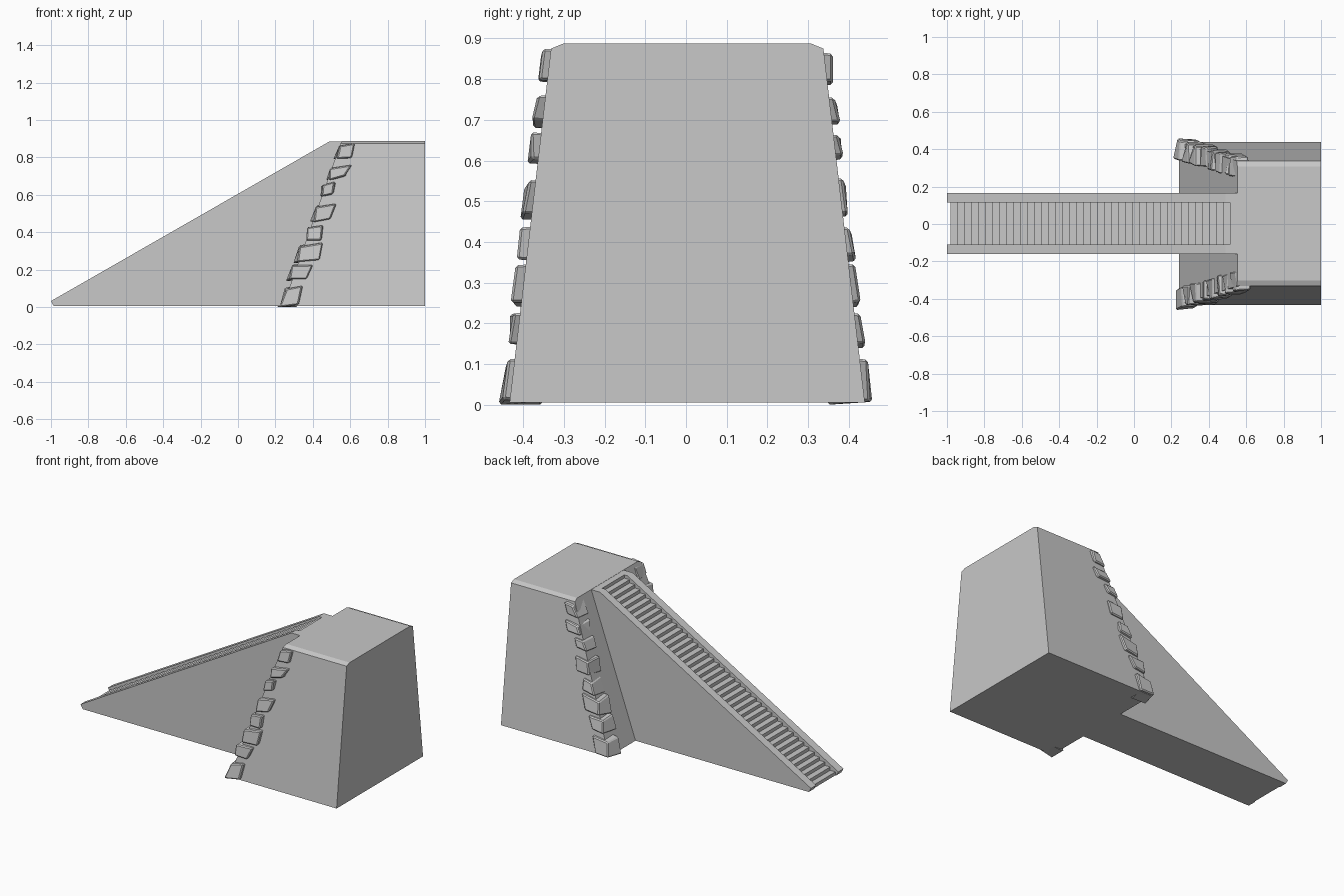
import bpy
import bmesh
import random
from mathutils import Vector

random.seed(4)
if "Cube" in bpy.data.objects:
    bpy.data.objects.remove(bpy.data.objects["Cube"], do_unlink=True)

stone_grey = bpy.data.materials.new("stone grey")
stone_grey.use_nodes = True
colour = (0.58, 0.58, 0.58, 1)
stone_grey.diffuse_color = colour
stone_grey.node_tree.nodes["Principled BSDF"].inputs["Base Color"].default_value = colour

BASE, TOP, MID = 0.005, 0.887, 0.003


def finish(name, bm):
    bmesh.ops.recalc_face_normals(bm, faces=bm.faces)
    mesh = bpy.data.meshes.new(name)
    bm.to_mesh(mesh)
    bm.free()
    mesh.materials.append(stone_grey)
    obj = bpy.data.objects.new(name, mesh)
    bpy.context.collection.objects.link(obj)
    return obj


def prism(name, near, far):
    """Closed solid between two matching outlines."""
    bm = bmesh.new()
    a = [bm.verts.new(p) for p in near]
    b = [bm.verts.new(p) for p in far]
    bm.faces.new(a)
    bm.faces.new(b)
    for i in range(len(a)):
        j = (i + 1) % len(a)
        bm.faces.new((a[i], a[j], b[j], b[i]))
    return finish(name, bm)


def side_prism(name, outline, y0, y1):
    return prism(name, [(x, y0, z) for x, z in outline],
                 [(x, y1, z) for x, z in outline])


def slope_x(z):
    return 0.238 + 0.355 * z


def wall_y(z):
    return 0.437 - 0.117 * z


# Tower: tapered sides, sloping stair face, chamfered top edges
half = [(wall_y(BASE), BASE), (wall_y(0.875), 0.875), (0.305, TOP)]
section = half + [(-y, z) for y, z in reversed(half)]
prism("tower", [(slope_x(z), y + MID, z) for y, z in section],
      [(1, y + MID, z) for y, z in section])

# Side walls of the staircase
wall = [(-0.985, BASE), (-1, 0.032), (0.49, TOP - 0.001),
        (0.58, TOP - 0.001), (0.58, BASE)]
for side, sign in (("left", 1), ("right", -1)):
    side_prism(side + "_stair_wall", wall, MID + sign * 0.112, MID + sign * 0.164)

# Steps between the walls
COUNT, START, END = 40, -0.98, 0.512
run, rise = (END - START) / COUNT, (TOP - BASE) / (COUNT + 1)
steps = [(START, BASE)]
for i in range(COUNT):
    z = BASE + rise * (i + 1)
    steps += [(START + run * i, z), (START + run * (i + 1), z)]
steps += [(END, TOP - 0.001), (0.58, TOP - 0.001), (0.58, BASE)]
side_prism("steps", steps, MID - 0.114, MID + 0.114)

# Rough corner stones: centre x, centre z, width, height
STONES = [(0.285, 0.055, 0.11, 0.11), (0.33, 0.185, 0.11, 0.085),
          (0.38, 0.29, 0.13, 0.10), (0.408, 0.39, 0.085, 0.08),
          (0.458, 0.505, 0.105, 0.09), (0.484, 0.63, 0.08, 0.065),
          (0.54, 0.72, 0.11, 0.075), (0.57, 0.83, 0.09, 0.08)]


def corner_stone(name, x, z, width, height, sign):
    bm = bmesh.new()
    bmesh.ops.create_cube(bm, size=1)
    for v in bm.verts:
        outer = v.co.y > 0
        px, pz = v.co.x * width, v.co.z * height
        if outer:
            px, pz = px * 0.88, pz * 0.85
        px += pz * 0.3 + random.uniform(-0.012, 0.012)
        pz += v.co.x * 0.012 + random.uniform(-0.008, 0.008)
        nz = max(z + pz, 0)
        depth = 0.02 if outer else -0.085
        ny = wall_y(nz) + depth + random.uniform(-0.007, 0.005)
        v.co = Vector((x + px, sign * ny, nz))
    obj = finish(name, bm)
    bevel = obj.modifiers.new("chipped edges", 'BEVEL')
    bevel.width = 0.006
    bevel.segments = 1


for i, data in enumerate(STONES):
    for side, sign in (("left", 1), ("right", -1)):
        corner_stone(f"{side}_corner_stone_{i + 1}", *data, sign)
